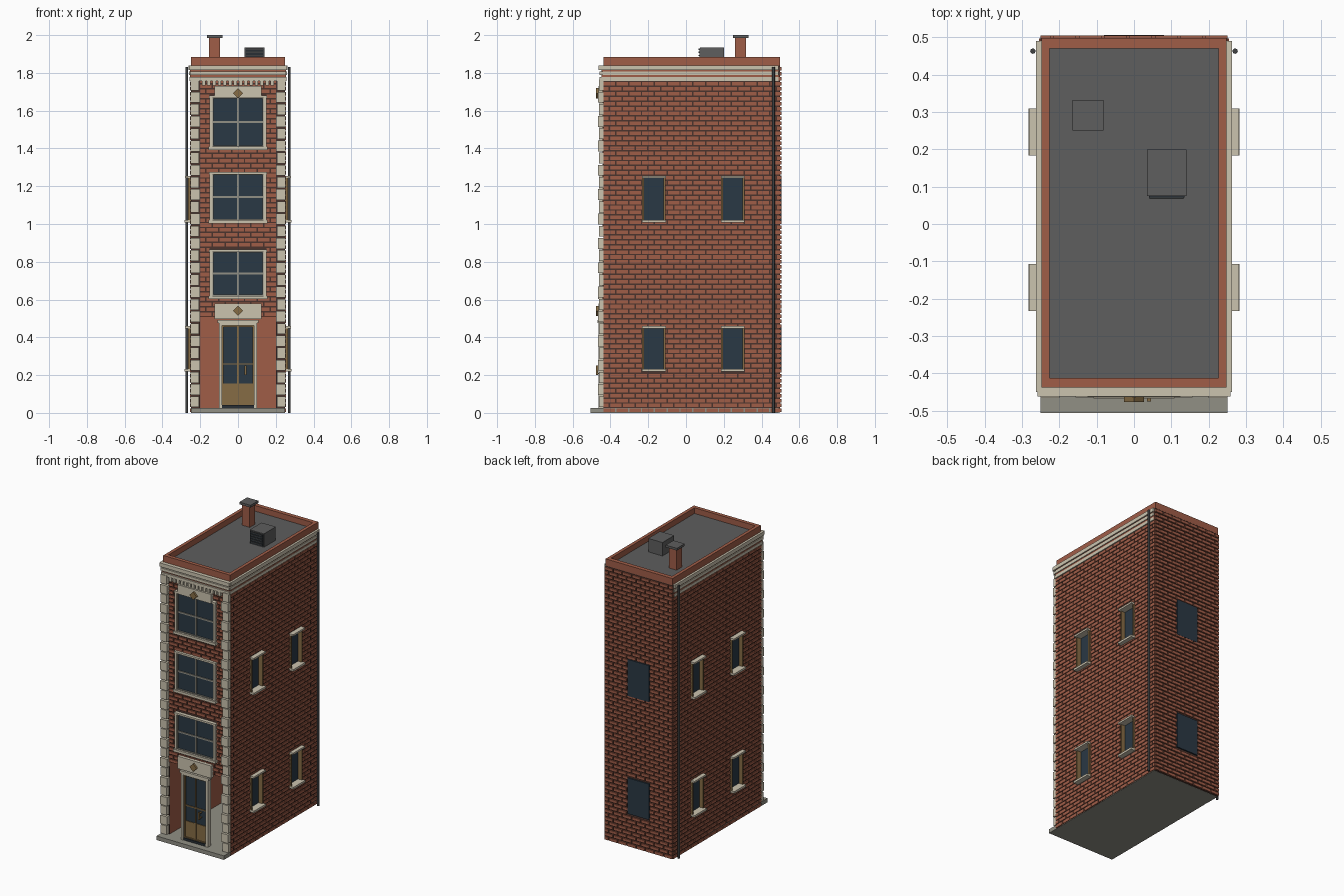
import bpy, bmesh, math
from mathutils import Matrix

if "Cube" in bpy.data.objects:
    bpy.data.objects.remove(bpy.data.objects["Cube"])


def colour(name, r, g, b):
    m = bpy.data.materials.new(name)
    m.use_nodes = True
    m.diffuse_color = (r, g, b, 1)
    m.node_tree.nodes["Principled BSDF"].inputs["Base Color"].default_value = (r, g, b, 1)
    return m


BRICK = colour("red brick", .35, .11, .064)
MORTAR = colour("dark mortar", .07, .033, .026)
CREAM = colour("cream stone", .6, .55, .43)
STONE = colour("grey stone", .285, .278, .235)
GLASS = colour("blue glass", .023, .04, .058)
BROWN = colour("brown wood", .24, .15, .06)
ROOF = colour("roof grey", .112, .112, .112)
METAL = colour("dark metal", .021, .028, .035)
PIPE = colour("pipe grey", .05, .053, .055)


def finish(name, mat, bm):
    me = bpy.data.meshes.new(name)
    bm.to_mesh(me)
    bm.free()
    me.materials.append(mat)
    ob = bpy.data.objects.new(name, me)
    bpy.context.collection.objects.link(ob)
    return ob


def boxes(name, mat, items):
    """One object from boxes given as (x0, x1, y0, y1, z0, z1)."""
    bm = bmesh.new()
    for x0, x1, y0, y1, z0, z1 in items:
        mid = Matrix.Translation(((x0 + x1) / 2, (y0 + y1) / 2, (z0 + z1) / 2))
        size = Matrix.Diagonal((x1 - x0, y1 - y0, z1 - z0, 1))
        bmesh.ops.create_cube(bm, size=1, matrix=mid @ size)
    return finish(name, mat, bm)


def mirror(items):
    return items + [(-b[1], -b[0]) + tuple(b[2:]) for b in items]


def bricks(u0, u1, v0, v1, holes):
    """Running-bond bricks as (u0, u1, v0, v1), clipped around holes."""
    out, pitch, length, gap = [], .0262, .068, .0075
    for row in range(int((v1 - v0) / pitch + .01)):
        z = v0 + row * pitch
        u = u0 - (row % 2) * length / 2
        while u < u1:
            spans = [(max(u, u0), min(u + length - gap, u1))]
            for a, b, c, d in holes:
                if c < z + pitch / 2 < d:
                    spans = [s for p, q in spans for s in ((p, min(q, a)), (max(p, b), q))]
            out += [(p, q, z + gap / 2, z + pitch - gap / 2) for p, q in spans if q - p > .004]
            u += length
    return out


def pierced(x0, x1, y0, y1, z0, z1, centres, half, rows):
    """Wall layer left around a grid of openings."""
    ys = [y0] + [c + s * half for c in centres for s in (-1, 1)] + [y1]
    zs = [z0] + [z for row in rows for z in row] + [z1]
    piers = [(x0, x1, a, b, z0, z1) for a, b in zip(ys[::2], ys[1::2])]
    return piers + [(x0, x1, c - half, c + half, a, b)
                    for c in centres for a, b in zip(zs[::2], zs[1::2])]


def frame(x0, x1, z0, z1, t, y0, y1):
    return [(x0, x0 + t, y0, y1, z0, z1), (x1 - t, x1, y0, y1, z0, z1),
            (x0, x1, y0, y1, z0, z0 + t), (x0, x1, y0, y1, z1 - t, z1)]


# Window positions
floors = [(.61, .865), (1.01, 1.275), (1.4, 1.68)]
side_y, side_z = (-.17, .247), ((.222, .457), (1.012, 1.252))

# Ground slab and hollow wall shell with an open ground-floor front
boxes("ground_slab", STONE, [(-.25, .25, -.506, .49, 0, .027)])
boxes("side_walls", BRICK, mirror([(.2, .228, -.434, .488, .025, 1.84)]))
boxes("back_wall", BRICK, [(-.2, .2, .445, .488, .025, 1.84)])
boxes("front_wall", BRICK, [(-.2, .2, -.43, -.39, .51, 1.84)])
boxes("mortar_layer", MORTAR,
      mirror(pierced(.228, .25, -.434, .49, .001, 1.79, side_y, .056, side_z))
      + mirror([(.2, .25, -.438, -.434, .025, 1.8)])
      + [(-.2, .2, -.436, -.43, .51, 1.79), (-.25, .25, .488, .497, .001, 1.838)])

# Brick courses
front_holes = [(-.15, .15, a, b) for a, b in floors]
side_holes = [(y - .062, y + .062, a, b) for y in side_y for a, b in side_z]
back_holes = [(-.081, .081, a, b + .005) for a, b in side_z]
boxes("front_bricks", BRICK, [(a, b, -.443, -.436, c, d)
                              for a, b, c, d in bricks(-.2, .2, .51, 1.77, front_holes)])
boxes("side_bricks", BRICK, mirror([(.25, .255, a, b, c, d)
                                    for a, b, c, d in bricks(-.436, .497, 0, 1.79, side_holes)]))
boxes("back_bricks", BRICK, [(a, b, .497, .505, c, d)
                             for a, b, c, d in bricks(-.25, .25, 0, 1.84, back_holes)])

# Corner quoins, alternating wide and narrow
quoins, step = [], .0645
for i in range(27):
    z = .03 + i * step
    wide = i % 2
    quoins.append((.2 if wide else .207, .251, -.466 if wide else -.461, -.436, z, z + step - .007))
boxes("corner_quoins", CREAM, mirror(quoins))

# Cornice bands wrapping front and sides, with dentils below
bands = [(.262, 1.815, 1.84), (.259, 1.788, 1.807), (.257, 1.757, 1.777)]
cornice = []
for x, z0, z1 in bands:
    cornice += mirror([(.226, x, -.45, .49, z0, z1)])
    cornice.append((-x + .004, x - .004, -.2 - x, -.43, z0, z1))
boxes("cornice", CREAM, cornice)
boxes("cornice_backing", BRICK, mirror([(.226, .254, -.44, .49, 1.776, 1.82)])
      + [(-.25, .25, -.447, -.43, 1.776, 1.82)])
boxes("dentils", CREAM, [(x - .009, x + .009, -.458, -.436, 1.732, 1.76)
                         for x in [-.182 + .028 * i for i in range(14)]])

# Roof and parapet
boxes("roof", ROOF, [(-.23, .23, -.42, .475, 1.82, 1.845)])
boxes("parapet", BRICK, mirror([(.226, .248, -.438, .498, 1.838, 1.883)])
      + [(-.226, .226, -.438, -.413, 1.838, 1.883), (-.226, .226, .47, .498, 1.838, 1.883)])

# Chimney and rooftop unit
boxes("chimney", BRICK, [(-.153, -.095, .26, .318, 1.84, 1.986)])
boxes("chimney_cap", ROOF, [(-.165, -.082, .25, .332, 1.985, 2)])
boxes("vent_unit", ROOF, [(.035, .14, .075, .2, 1.84, 1.935)])
boxes("vent_panel", METAL, [(.04, .135, .071, .076, 1.85, 1.928)])
boxes("vent_louvres", PIPE, [(.042, .133, .067, .072, z, z + .006)
                             for z in [1.858 + .016 * i for i in range(5)]])

# Front windows: glass, muntins, frame, sill and lintel
glass, bars, trim = [], [], []
for a, b in floors:
    mid = (a + b) / 2
    glass.append((-.138, .138, -.444, -.43, a + .01, b - .01))
    bars += [(-.005, .005, -.45, -.443, a + .01, b - .01),
             (-.135, .135, -.45, -.443, mid - .005, mid + .005)]
    bars += frame(-.137, .137, a + .01, b - .01, .006, -.452, -.443)
    trim += mirror([(.135, .15, -.458, -.436, a, b)])
    trim += [(-.157, .157, -.465, -.436, a - .007, a + .01),
             (-.154, .154, -.46, -.436, b - .012, b)]
boxes("front_glass", GLASS, glass)
boxes("front_muntins", STONE, bars)
boxes("front_window_trim", CREAM, trim)

# Ornament panels with diamonds
boxes("ornament_panels", CREAM, [(-.125, .125, -.464, -.436, .497, .58),
                                 (-.125, .125, -.464, -.436, 1.668, 1.73)])
bm = bmesh.new()
for z in (.54, 1.692):
    bmesh.ops.create_cube(bm, size=1, matrix=Matrix.Translation((0, -.469, z))
                          @ Matrix.Rotation(math.pi / 4, 4, "Y")
                          @ Matrix.Diagonal((.038, .016, .038, 1)))
finish("diamonds", BROWN, bm)

# Entrance door with surround
boxes("door_surround", CREAM, mirror([(.084, .1, -.462, -.43, .025, .48)])
      + [(-.108, .108, -.468, -.43, .476, .491), (-.1, .1, -.462, -.43, .463, .476)])
boxes("door_threshold", METAL, [(-.085, .085, -.46, -.43, .025, .042)])
boxes("door_glass", GLASS, [(-.08, .08, -.444, -.436, .15, .46)])
boxes("door_leaves", BROWN, frame(-.085, .085, .04, .465, .009, -.452, -.432)
      + [(-.08, .08, -.448, -.434, .04, .155), (-.004, .004, -.451, -.434, .04, .46),
         (-.08, .08, -.45, -.443, .255, .262)])
boxes("door_handle", BROWN, [(.035, .046, -.476, -.467, .2, .25),
                             (.036, .045, -.47, -.444, .205, .212),
                             (.036, .045, -.47, -.444, .238, .245)])

# Recessed side windows and flush back windows
panes, jambs, ledges = [], [], []
for y in side_y:
    for a, b in side_z:
        panes.append((.226, .236, y - .055, y + .055, a, b))
        jambs += [(.23, .264, y + s * .057 - .005, y + s * .057 + .005, a, b) for s in (-1, 1)]
        ledges += [(.23, .283, y - .063, y + .063, a - .004, a + .01),
                   (.23, .281, y - .063, y + .063, b - .009, b + .003)]
boxes("side_glass", GLASS, mirror(panes))
boxes("side_jambs", BROWN, mirror(jambs))
boxes("side_sills_and_lintels", CREAM, mirror(ledges))
boxes("back_glass", GLASS, [(a, b, .487, .506, c, d) for a, b, c, d in back_holes])

# Downpipes
bm = bmesh.new()
for x in (-.271, .271):
    bmesh.ops.create_cone(bm, cap_ends=True, segments=16, radius1=.007, radius2=.007,
                          depth=1.83, matrix=Matrix.Translation((x, .463, .915)))
pipes = finish("downpipes", PIPE, bm)
bpy.context.view_layer.objects.active = pipes
pipes.select_set(True)
bpy.ops.object.shade_smooth_by_angle()
